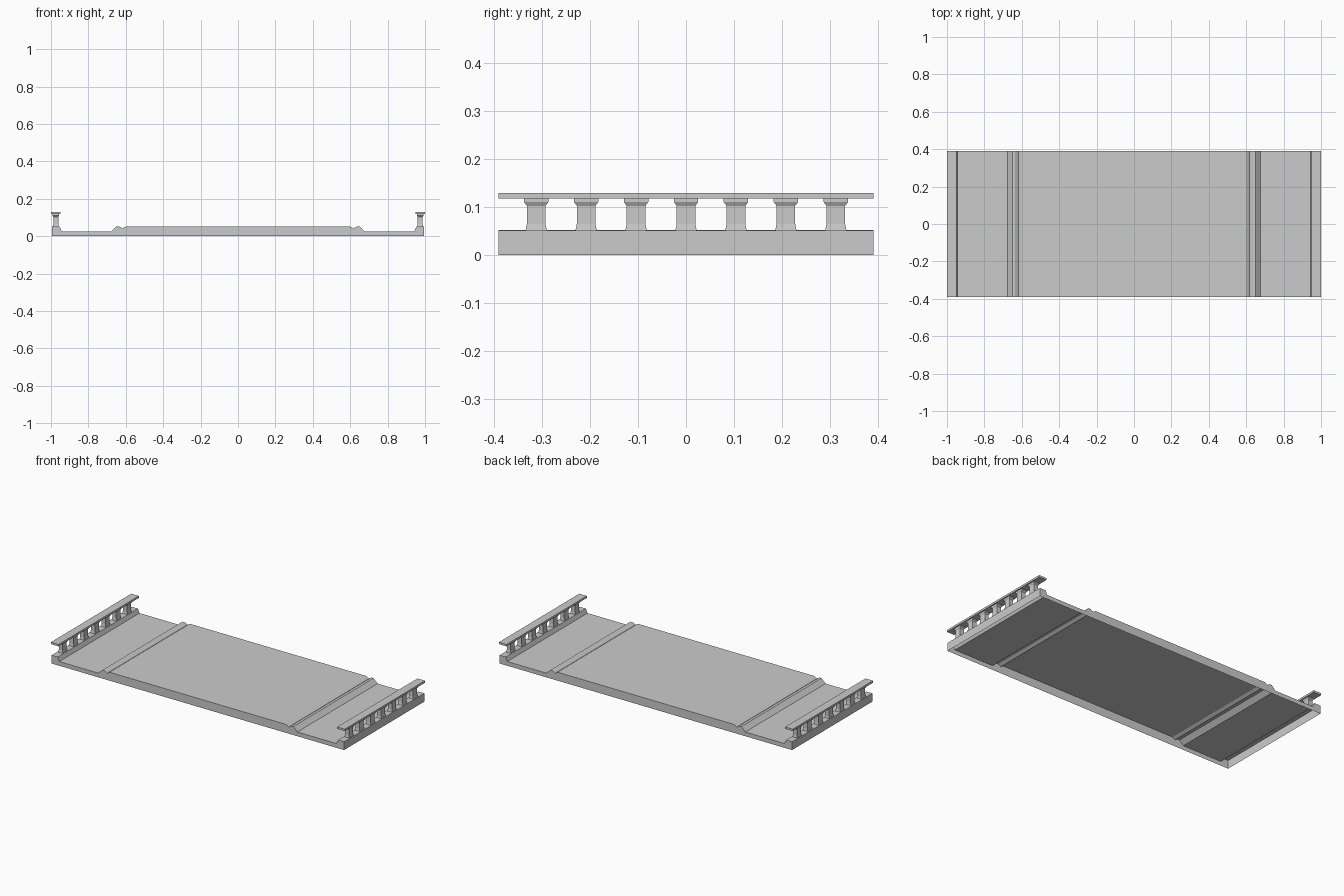
import bpy, bmesh

cube = bpy.data.objects.get("Cube")
if cube:
    bpy.data.objects.remove(cube, do_unlink=True)

stone = bpy.data.materials.new("pale_grey_stone")
stone.use_nodes = True
stone.diffuse_color = (0.6, 0.6, 0.6, 1)
stone.node_tree.nodes["Principled BSDF"].inputs["Base Color"].default_value = (0.6, 0.6, 0.6, 1)

HALF_LENGTH = 0.39
RAIL_X = 0.974
POST_STEP = 0.104


def finish(name, bm):
    mesh = bpy.data.meshes.new(name)
    bm.to_mesh(mesh)
    bm.free()
    mesh.materials.append(stone)
    obj = bpy.data.objects.new(name, mesh)
    bpy.context.collection.objects.link(obj)
    return obj


# Bridge deck: road, gutters, kerbs and footpaths, a shell open underneath
half = [(0.6, 0.052), (0.618, 0.041), (0.635, 0.052), (0.65, 0.052),
        (0.677, 0.026), (0.943, 0.026), (0.954, 0.051), (0.995, 0.051),
        (0.995, 0)]
profile = [(-x, z) for x, z in reversed(half)] + half
bm = bmesh.new()
front = [bm.verts.new((x, -HALF_LENGTH, z)) for x, z in profile]
back = [bm.verts.new((x, HALF_LENGTH, z)) for x, z in profile]
for i in range(len(profile) - 1):
    bm.faces.new((front[i], front[i + 1], back[i + 1], back[i]))
bm.faces.new(front[::-1])
bm.faces.new(back)
bmesh.ops.recalc_face_normals(bm, faces=bm.faces)
# The widest top face must point up
bm.faces.ensure_lookup_table()
if max(bm.faces, key=lambda f: f.calc_area() * abs(f.normal.z)).normal.z < 0:
    bmesh.ops.reverse_faces(bm, faces=bm.faces)
finish("bridge_deck", bm)


# Baluster: stacked rectangular sections (height, half width x, half width y)
sections = [(0.05, 0.016, 0.0225), (0.065, 0.0135, 0.0195),
            (0.103, 0.0135, 0.0195), (0.111, 0.018, 0.0255),
            (0.118, 0.018, 0.0255)]


def add_baluster(bm, x, y):
    rings = [[bm.verts.new((x + sx * hx, y + sy * hy, z))
              for sx, sy in ((-1, -1), (1, -1), (1, 1), (-1, 1))]
             for z, hx, hy in sections]
    for low, high in zip(rings, rings[1:]):
        for i in range(4):
            j = (i + 1) % 4
            bm.faces.new((low[i], low[j], high[j], high[i]))
    bm.faces.new(rings[0][::-1])
    bm.faces.new(rings[-1])


for side, sign in (("left", 1), ("right", -1)):
    bm = bmesh.new()
    for n in range(-3, 4):
        add_baluster(bm, sign * RAIL_X, n * POST_STEP)
    finish(side + "_balusters", bm)

    # Flat handrail resting on the balusters
    bm = bmesh.new()
    bmesh.ops.create_cube(bm, size=1)
    bmesh.ops.scale(bm, vec=(0.052, 2 * HALF_LENGTH, 0.012), verts=bm.verts)
    bmesh.ops.translate(bm, vec=(sign * RAIL_X, 0, 0.124), verts=bm.verts)
    finish(side + "_handrail", bm)
